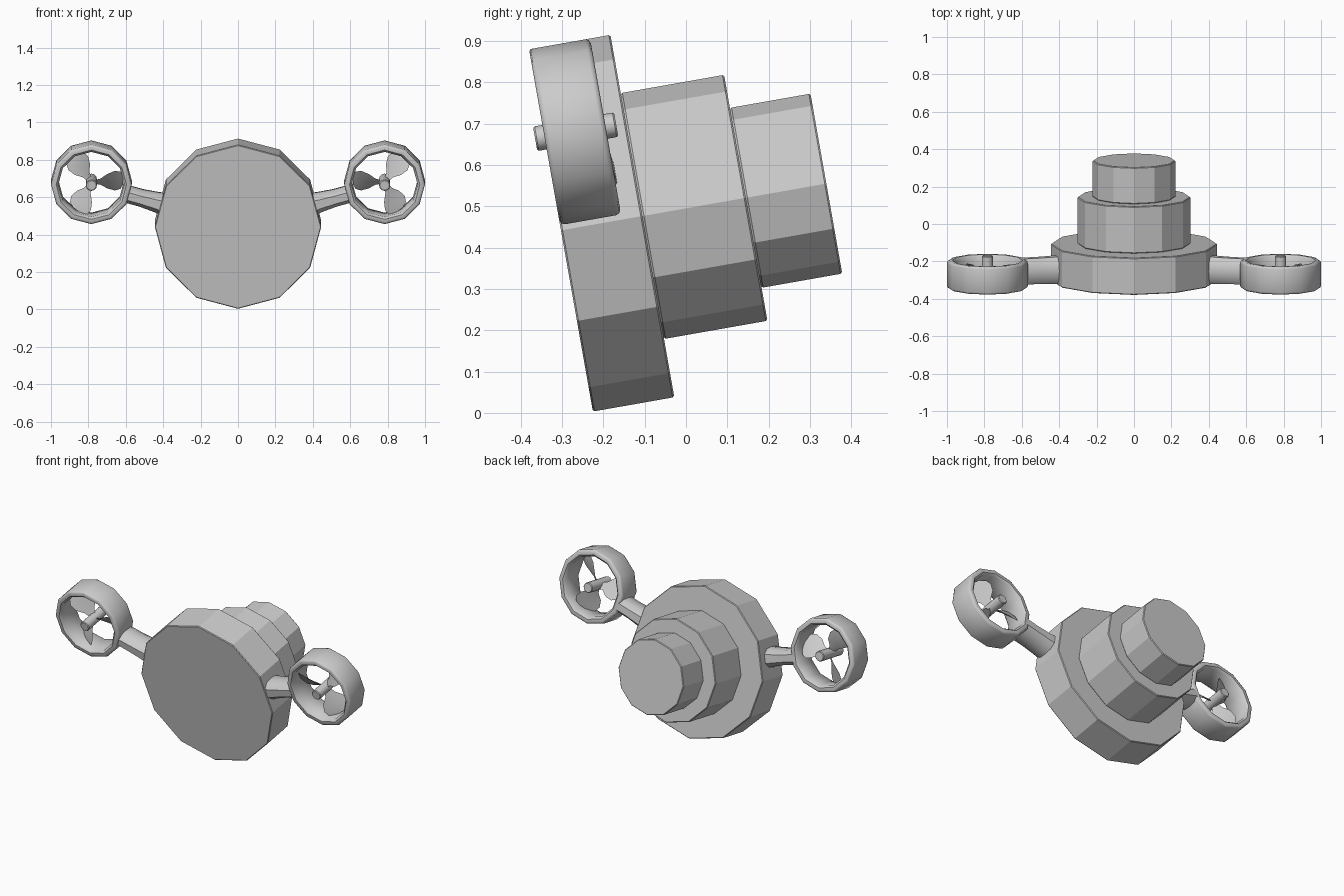
import bpy, bmesh, math
from mathutils import Matrix, Vector

if "Cube" in bpy.data.objects:
    bpy.data.objects.remove(bpy.data.objects["Cube"])

# local frame: x right, y back along the axis, z up; whole model pitched 10 degrees
FRAME = Matrix.Translation((0, -0.3025, 0.4415)) @ Matrix.Rotation(math.radians(10), 4, 'X')


def finish(name, bm, smooth=None):
    bmesh.ops.recalc_face_normals(bm, faces=bm.faces)
    bm.transform(FRAME)
    me = bpy.data.meshes.new(name)
    bm.to_mesh(me)
    bm.free()
    ob = bpy.data.objects.new(name, me)
    bpy.context.collection.objects.link(ob)
    if smooth:
        for p in me.polygons:
            p.use_smooth = True
        me.set_sharp_from_angle(angle=math.radians(smooth))
    return ob


def loft(bm, sections, closed=False):
    """Skin equal-length loops of points; cap the ends unless closed."""
    loops = [[bm.verts.new(p) for p in s] for s in sections]
    pairs = list(zip(loops, loops[1:]))
    if closed:
        pairs.append((loops[-1], loops[0]))
    for a, b in pairs:
        n = len(a)
        for i in range(n):
            j = (i + 1) % n
            bm.faces.new((a[i], a[j], b[j], b[i]))
    if not closed:
        bm.faces.new(loops[0])
        bm.faces.new(loops[-1])


def lathe(bm, profile, centre=(0, 0), n=12, closed=False):
    """Revolve (radius, depth) points around the y axis."""
    loft(bm, [[Vector((centre[0] + r * math.cos(2 * math.pi * i / n), y,
                       centre[1] + r * math.sin(2 * math.pi * i / n)))
               for i in range(n)] for r, y in profile], closed)


# stepped body drums
for name, r, y0, y1 in (("front_drum", 0.445, 0, 0.2),
                        ("middle_drum", 0.302, 0.2, 0.454),
                        ("rear_drum", 0.221, 0.454, 0.652)):
    bm = bmesh.new()
    b = 0.004
    lathe(bm, [(r - b, y0), (r, y0 + b), (r, y1 - b), (r - b, y1)])
    finish(name, bm)

CX, CZ = 0.784, 0.229
for side, s in (("right", 1), ("left", -1)):
    c = (s * CX, CZ)

    # duct ring with rounded lips
    bm = bmesh.new()
    ro, ri, d, b = 0.216, 0.176, 0.15, 0.012
    lathe(bm, [(ro - b, 0), (ro - b * .3, b * .3), (ro, b), (ro, d - b),
               (ro - b * .3, d - b * .3), (ro - b, d),
               (ri + b, d), (ri, d - b), (ri, b), (ri + b, 0)], c, closed=True)
    finish(side + "_duct", bm, 45)

    # rotor shaft
    bm = bmesh.new()
    lathe(bm, [(0.026, -0.023), (0.03, -0.019), (0.03, 0.172), (0.026, 0.176)], c)
    finish(side + "_shaft", bm, 40)

    # three pitched blades, mirrored between sides
    bm = bmesh.new()
    for k in range(3):
        turn = Matrix.Rotation(-math.radians(120 * k), 4, 'Y')
        secs = []
        for r, chord, pitch in ((0.015, 0.035, 50), (0.05, 0.06, 46), (0.085, 0.125, 42),
                                (0.125, 0.15, 36), (0.155, 0.125, 32), (0.17, 0.06, 30)):
            p = math.radians(pitch)
            along = Vector((0, -math.sin(p), math.cos(p)))
            thick = Vector((0, math.cos(p), math.sin(p)))
            sec = []
            for a, t in ((-.5, 0), (0, .004), (.5, 0), (0, -.004)):
                q = turn @ (Vector((r, 0, 0.012 * r / 0.17)) + along * a * chord + thick * t)
                sec.append((s * (CX - q.x), 0.075 + q.y, CZ + q.z))
            secs.append(sec)
        loft(bm, secs)
    finish(side + "_blades", bm, 50)

    # radial arm joining the body to the duct
    bm = bmesh.new()
    secs = []
    ang = math.radians(15.5)
    for r, hv, hy in ((0.40, 0.062, 0.075), (0.46, 0.053, 0.072),
                      (0.54, 0.046, 0.070), (0.632, 0.046, 0.070)):
        sec = []
        for a, t in ((1, .45), (.6, .9), (0, 1), (-.6, .9), (-1, .45),
                     (-1, -.45), (-.6, -.9), (0, -1), (.6, -.9), (1, -.45)):
            x = r * math.cos(ang) - t * hv * math.sin(ang)
            z = r * math.sin(ang) + t * hv * math.cos(ang)
            sec.append((s * x, 0.08 + a * hy, z))
        secs.append(sec)
    loft(bm, secs)
    finish(side + "_arm", bm, 40)
